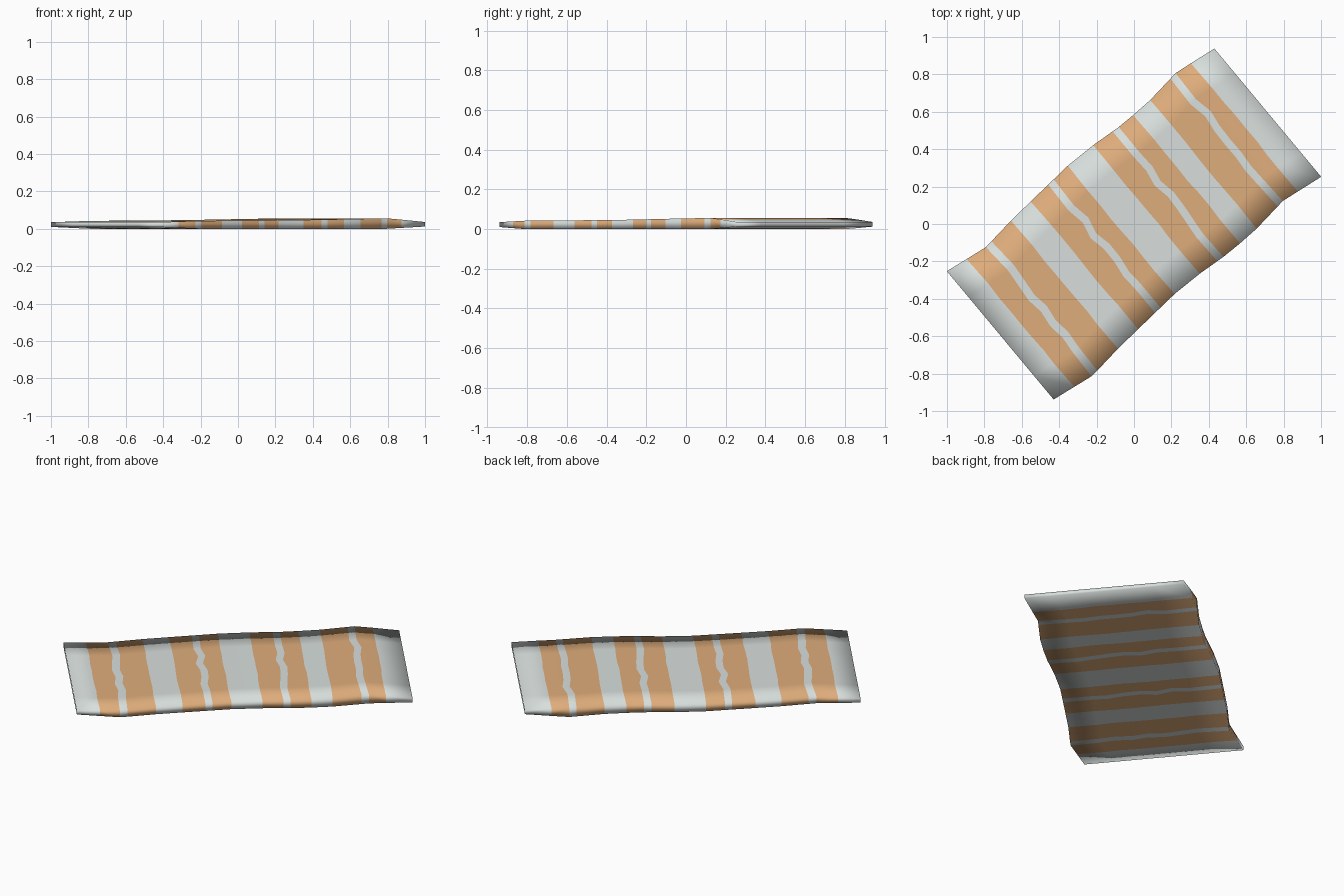
import bpy, bmesh, random
from mathutils import Vector

if "Cube" in bpy.data.objects:
    bpy.data.objects.remove(bpy.data.objects["Cube"])

random.seed(4)
U = Vector((0.769, 0.64, 0))      # along the length
V = Vector((0.64, -0.769, 0))     # across, parallel to the stripes

def material(name, col):
    m = bpy.data.materials.new(name)
    m.diffuse_color = (*col, 1)
    m.use_nodes = True
    m.node_tree.nodes["Principled BSDF"].inputs["Base Color"].default_value = m.diffuse_color
    return m

def lerp(table, u):
    if u <= table[0][0]:
        return table[0][1]
    for (a, p), (b, q) in zip(table, table[1:]):
        if u <= b:
            return p + (q - p) * (u - a) / (b - a)
    return table[-1][1]

# sideways sway, top height and underside height along the length
SWAY = [(-.93, 0), (-.69, .035), (-.48, .01), (0, -.025), (.3, -.002),
        (.5, -.008), (.69, -.032), (.93, 0)]
TOP = [(-.93, .035), (-.69, .042), (0, .046), (.4, .052), (.7, .056), (.93, .036)]
BOTTOM = [(-.93, .01), (-.69, 0), (.69, 0), (.93, .012)]

# column positions: each pair is stripe, ragged narrow gap, stripe
pairs = [(-.805, -.685, -.642, -.492), (-.345, -.215, -.175, -.075),
         (.10, .222, .262, .37), (.49, .652, .692, .785)]
cols, ragged, striped = [-.93], [0], [False]
for p in pairs:
    cols += p
    ragged += [.003, .013, .013, .003]
    striped += [True, False, True, False]
cols.append(.93)
ragged.append(0)
rows = [-.446, -.27, -.17, -.08, .01, .1, .19, .28, .446]

# towel: closed thin slab, top and bottom grids joined by side walls
bm = bmesh.new()
top, bot = [], []
for w in rows:
    tr, br, shift = [], [], 0
    for i, c in enumerate(cols):
        if i % 4 != 3:                     # both gap edges wander together
            shift = random.uniform(-1, 1)
        u = c + ragged[i] * shift
        pos = U * u + V * (w + lerp(SWAY, u))
        tr.append(bm.verts.new(pos + Vector((0, 0, lerp(TOP, u)))))
        br.append(bm.verts.new(pos + Vector((0, 0, lerp(BOTTOM, u)))))
    top.append(tr)
    bot.append(br)

def face(verts, stripe):
    f = bm.faces.new(verts)
    f.material_index = int(stripe)
    f.smooth = True

last = len(cols) - 1
for r in range(len(rows) - 1):
    for c in range(last):
        for g in (top, bot):
            face((g[r][c], g[r][c + 1], g[r + 1][c + 1], g[r + 1][c]), striped[c])
    for c in (0, last):
        face((top[r][c], top[r + 1][c], bot[r + 1][c], bot[r][c]), False)
for c in range(last):
    for r in (0, len(rows) - 1):
        face((top[r][c], top[r][c + 1], bot[r][c + 1], bot[r][c]), striped[c])
bmesh.ops.recalc_face_normals(bm, faces=bm.faces)

me = bpy.data.meshes.new("striped_towel")
bm.to_mesh(me)
bm.free()
me.materials.append(material("pale_grey_cloth", (.69, .74, .72)))
me.materials.append(material("orange_stripe", (.74, .42, .2)))
ob = bpy.data.objects.new("striped_towel", me)
bpy.context.collection.objects.link(ob)
